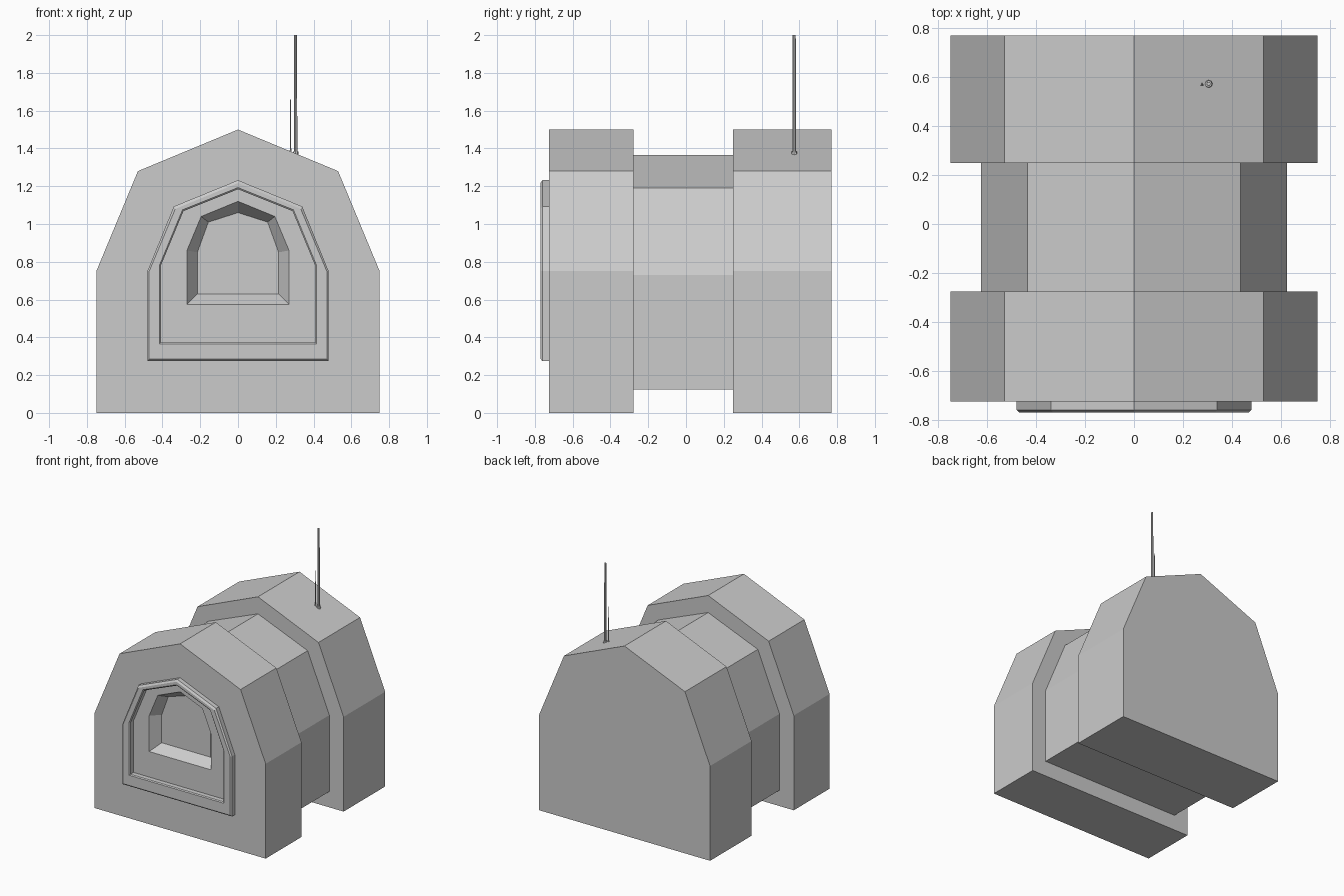
import bpy, bmesh

if "Cube" in bpy.data.objects:
    bpy.data.objects.remove(bpy.data.objects["Cube"])


def arch(half, bottom, knee, sx, sz, apex):
    """Seven-sided arch outline in the x-z plane."""
    return [(-half, bottom), (half, bottom), (half, knee), (sx, sz),
            (0, apex), (-sx, sz), (-half, knee)]


def loft(name, stations, closed=False):
    """Skin a series of (y, outline) loops; closed joins last to first."""
    bm = bmesh.new()
    rings = [[bm.verts.new((x, y, z)) for x, z in outline] for y, outline in stations]
    pairs = list(zip(rings, rings[1:]))
    if closed:
        pairs.append((rings[-1], rings[0]))
    else:
        bm.faces.new(rings[0])
        bm.faces.new(rings[-1])
    for a, b in pairs:
        for i in range(len(a)):
            j = (i + 1) % len(a)
            bm.faces.new((a[i], a[j], b[j], b[i]))
    bmesh.ops.recalc_face_normals(bm, faces=bm.faces)
    mesh = bpy.data.meshes.new(name)
    bm.to_mesh(mesh)
    bm.free()
    obj = bpy.data.objects.new(name, mesh)
    bpy.context.collection.objects.link(obj)
    return obj


def rod(name, x, y, z0, z1, r0, r1, sides=8):
    bpy.ops.mesh.primitive_cone_add(vertices=sides, radius1=r0, radius2=r1,
                                    depth=z1 - z0, location=(x, y, (z0 + z1) / 2))
    bpy.context.object.name = name


# Hull: two big end blocks, narrower waist, tapered window recess in front
big = arch(0.75, 0, 0.75, 0.53, 1.28, 1.5)
waist = arch(0.625, 0.125, 0.73, 0.435, 1.19, 1.365)
window_edge = arch(0.27, 0.575, 0.86, 0.195, 1.04, 1.12)
window_back = arch(0.215, 0.63, 0.85, 0.157, 1.01, 1.06)
loft("hull", [(0.77, big), (0.25, big), (0.25, waist), (-0.277, waist),
              (-0.277, big), (-0.725, big), (-0.725, window_edge),
              (-0.648, window_back)])

# Raised frame around the window, with bevelled front edges
outer = arch(0.48, 0.275, 0.75, 0.34, 1.093, 1.232)
outer_bevel = arch(0.47, 0.285, 0.75, 0.332, 1.08, 1.217)
inner_bevel = arch(0.415, 0.366, 0.783, 0.294, 1.075, 1.193)
inner = arch(0.408, 0.373, 0.781, 0.289, 1.068, 1.184)
loft("window_frame", [(-0.72, outer), (-0.76, outer), (-0.77, outer_bevel),
                      (-0.77, inner_bevel), (-0.763, inner), (-0.72, inner)],
     closed=True)

# Antennas with small foot collars
rod("tall_antenna", 0.305, 0.573, 1.365, 2.0, 0.009, 0.008)
rod("tall_antenna_foot", 0.305, 0.573, 1.355, 1.385, 0.018, 0.014)
rod("short_antenna", 0.278, 0.57, 1.375, 1.66, 0.004, 0.003)
rod("short_antenna_foot", 0.278, 0.57, 1.37, 1.392, 0.007, 0.006)
